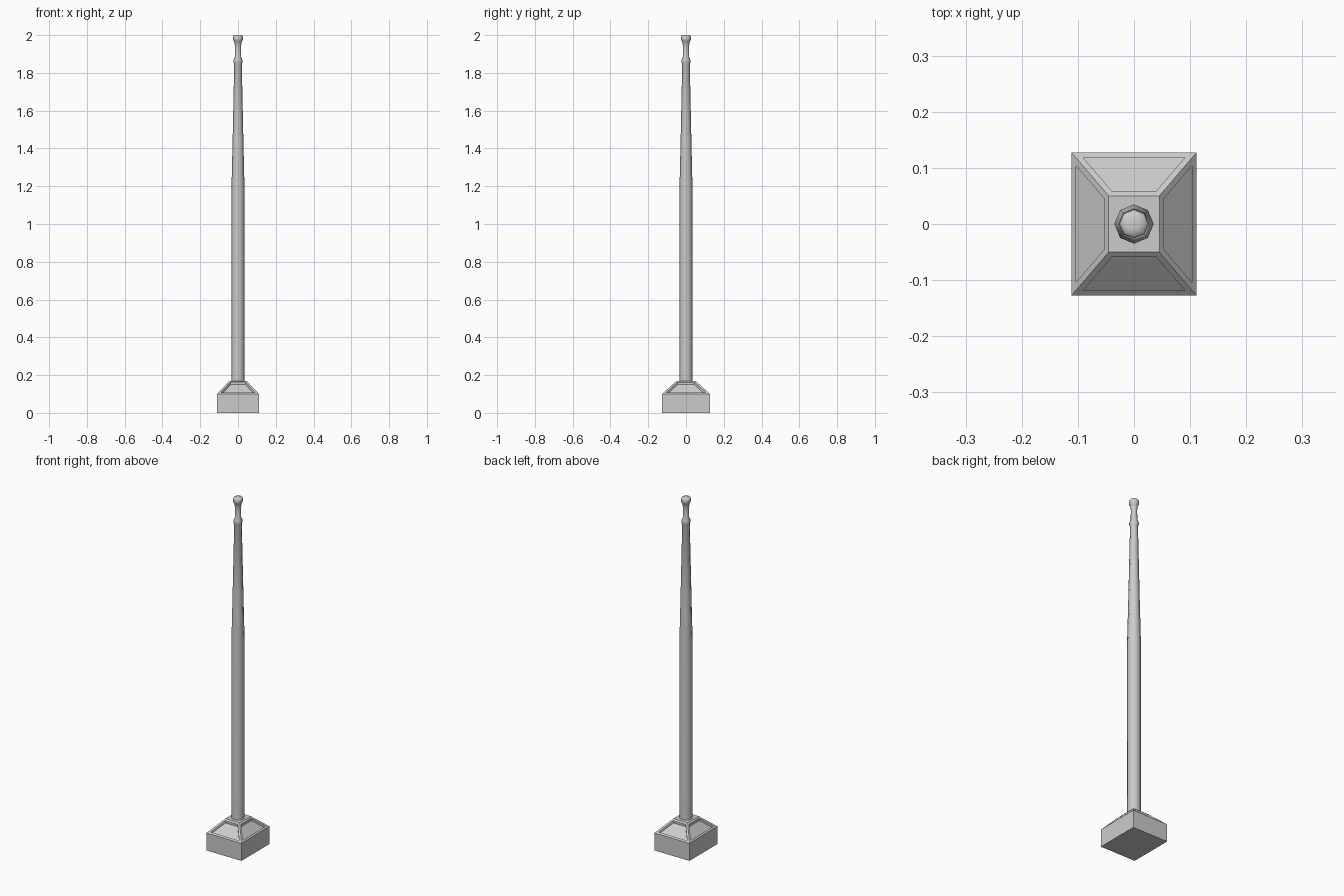
import bpy, bmesh, math
from mathutils import Vector

if "Cube" in bpy.data.objects:
    bpy.data.objects.remove(bpy.data.objects["Cube"])


def finish(name, bm):
    bmesh.ops.recalc_face_normals(bm, faces=bm.faces)
    mesh = bpy.data.meshes.new(name)
    bm.to_mesh(mesh)
    bm.free()
    obj = bpy.data.objects.new(name, mesh)
    bpy.context.collection.objects.link(obj)
    return obj


def ring(bm, hx, hy, z):
    return [bm.verts.new((sx * hx, sy * hy, z))
            for sx, sy in ((-1, -1), (1, -1), (1, 1), (-1, 1))]


# Plinth: block with sloped top and sunken panels
bm = bmesh.new()
rings = [ring(bm, 0.111, 0.127, 0), ring(bm, 0.111, 0.127, 0.1),
         ring(bm, 0.045, 0.05, 0.17)]
bm.faces.new(rings[0][::-1])
bm.faces.new(rings[2])
slopes = []
for k in range(2):
    for i in range(4):
        j = (i + 1) % 4
        f = bm.faces.new((rings[k][i], rings[k][j], rings[k + 1][j], rings[k + 1][i]))
        if k == 1:
            slopes.append(f)
bm.normal_update()
bmesh.ops.inset_individual(bm, faces=slopes, thickness=0.011, use_even_offset=True)
for f in slopes:
    verts = list(f.verts)
    sunk = [bm.verts.new(v.co - Vector((0, 0, 0.013))) for v in verts]
    for i in range(4):
        j = (i + 1) % 4
        bm.faces.new((verts[i], verts[j], sunk[j], sunk[i]))
    bm.faces.new(sunk)
bmesh.ops.delete(bm, geom=slopes, context='FACES_ONLY')
finish("plinth", bm)


# Eight-sided turned parts
def lathe(name, profile, sides=8):
    bm = bmesh.new()
    loops = [[bm.verts.new((r * math.cos(2 * math.pi * i / sides),
                            r * math.sin(2 * math.pi * i / sides), z))
              for i in range(sides)] for r, z in profile]
    for a, b in zip(loops, loops[1:]):
        for i in range(sides):
            j = (i + 1) % sides
            bm.faces.new((a[i], a[j], b[j], b[i]))
    bm.faces.new(loops[0][::-1])
    bm.faces.new(loops[-1])
    obj = finish(name, bm)
    bpy.ops.object.select_all(action='DESELECT')
    obj.select_set(True)
    bpy.context.view_layer.objects.active = obj
    bpy.ops.object.shade_smooth_by_angle(angle=math.radians(50))
    return obj


# Post with tapered upper shaft, collar, neck and cap
lathe("post", [(0.035, 0.168), (0.035, 1.17), (0.029, 1.42), (0.020, 1.845),
               (0.024, 1.855), (0.024, 1.867), (0.017, 1.885), (0.016, 1.94),
               (0.019, 1.963), (0.024, 1.97), (0.026, 1.978), (0.026, 1.992),
               (0.022, 1.998), (0.010, 2.0)])
